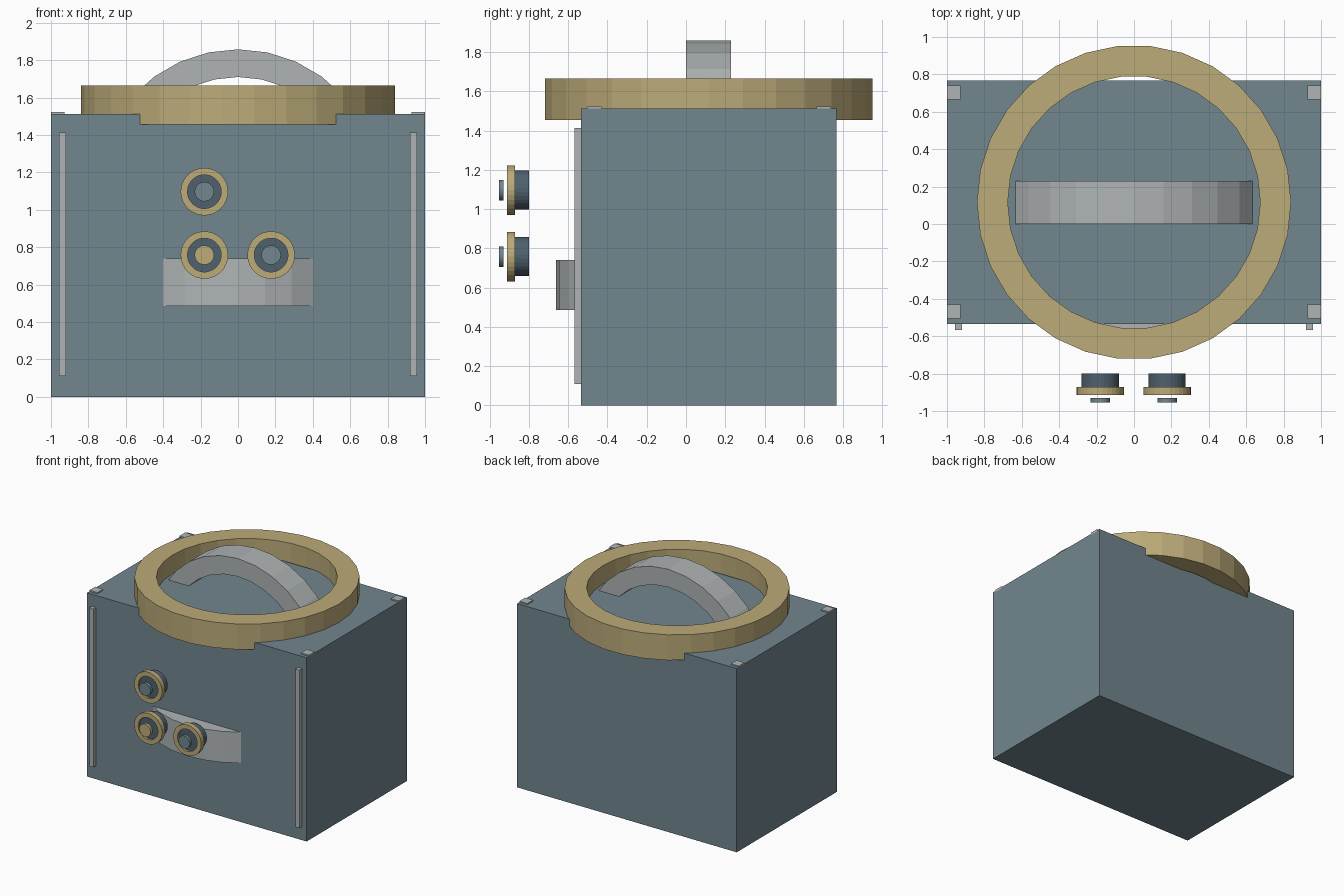
import bpy, bmesh
from math import sin, cos, radians
from mathutils import Matrix, Vector

cube = bpy.data.objects.get("Cube")
if cube:
    bpy.data.objects.remove(cube, do_unlink=True)


def material(name, hex_code):
    srgb = [int(hex_code[i:i + 2], 16) / 255 for i in (0, 2, 4)]
    colour = [((c + 0.055) / 1.055) ** 2.4 for c in srgb] + [1]
    mat = bpy.data.materials.new(name)
    mat.use_nodes = True
    mat.diffuse_color = colour
    mat.node_tree.nodes["Principled BSDF"].inputs["Base Color"].default_value = colour
    return mat


slate = material("slate blue", "71868E")
dark = material("dark slate", "4F616D")
gold = material("pale gold", "BCAB79")
grey = material("light grey", "AFB4B5")


def finish(bm, name, mat):
    bmesh.ops.recalc_face_normals(bm, faces=bm.faces)
    mesh = bpy.data.meshes.new(name)
    bm.to_mesh(mesh)
    bm.free()
    mesh.materials.append(mat)
    obj = bpy.data.objects.new(name, mesh)
    bpy.context.collection.objects.link(obj)
    return obj


def box(name, low, high, mat):
    low, high = Vector(low), Vector(high)
    bm = bmesh.new()
    place = Matrix.Translation((low + high) / 2) @ Matrix.Diagonal((high - low).to_4d())
    bmesh.ops.create_cube(bm, size=1, matrix=place)
    return finish(bm, name, mat)


def band(name, mat, centre, inner, outer, depth, axis="z", start=0, end=360, step=12):
    """Flat-sided ring or arc about an axis, extruded along it from the centre."""
    turn = {"z": Matrix(), "y": Matrix.Rotation(radians(90), 4, "X")}[axis]
    place = Matrix.Translation(centre) @ turn
    closed = end - start == 360
    bm = bmesh.new()
    sections = []
    for a in range(start, end + (0 if closed else 1), step):
        c, s = cos(radians(a)), sin(radians(a))
        corners = ((inner, 0), (outer, 0), (outer, depth), (inner, depth))
        sections.append([bm.verts.new(place @ Vector((r * c, r * s, h))) for r, h in corners])
    pairs = list(zip(sections, sections[1:]))
    if closed:
        pairs.append((sections[-1], sections[0]))
    else:
        bm.faces.new(sections[0])
        bm.faces.new(sections[-1])
    for p, q in pairs:
        for i in range(4):
            j = (i + 1) % 4
            bm.faces.new((p[i], p[j], q[j], q[i]))
    return finish(bm, name, mat)


def disc(name, mat, x, z, radius, front, back):
    bm = bmesh.new()
    place = Matrix.Translation((x, (front + back) / 2, z)) @ Matrix.Rotation(radians(90), 4, "X")
    bmesh.ops.create_cone(bm, cap_ends=True, segments=30, radius1=radius, radius2=radius,
                          depth=back - front, matrix=place)
    return finish(bm, name, mat)


# Main body
FRONT, BACK, TOP = -0.535, 0.768, 1.513
box("body", (-1, FRONT, 0), (1, BACK, TOP), slate)

# Large rim on top, overhanging the front and back
band("top_rim", gold, (0, 0.116, 1.455), 0.675, 0.84, 0.21)

# Arched handles, their ends sunk into the body
band("top_handle", grey, (0, 0.23, 1.098), 0.612, 0.76, 0.23, "y", 18, 162)
band("front_handle", grey, (0, 0.038, 0.485), 0.56, 0.70, 0.255, "z", 222, 318)

# Front strips and corner pads
for side, label in ((1, "left"), (-1, "right")):
    xs = sorted((side * 0.92, side * 0.958))
    box(label + "_front_strip", (xs[0], -0.567, 0.11), (xs[1], FRONT + 0.01, 1.413), grey)
    xs = sorted((side * 0.927, side))
    for y, place in ((-0.505, "front"), (0.665, "back")):
        box(f"{label}_{place}_corner_pad", (xs[0], y, TOP - 0.01), (xs[1], y + 0.075, 1.523), grey)

# Three round knobs standing clear of the front
knobs = (("upper", -0.18, 1.097, slate),
         ("lower_right", -0.18, 0.758, gold),
         ("lower_left", 0.177, 0.758, slate))
for label, x, z, tip in knobs:
    disc(label + "_knob_base", dark, x, z, 0.10, -0.895, -0.80)
    band(label + "_knob_ring", gold, (x, -0.872, z), 0.09, 0.127, 0.041, "y")
    disc(label + "_knob_tip", tip, x, z, 0.052, -0.954, -0.929)
